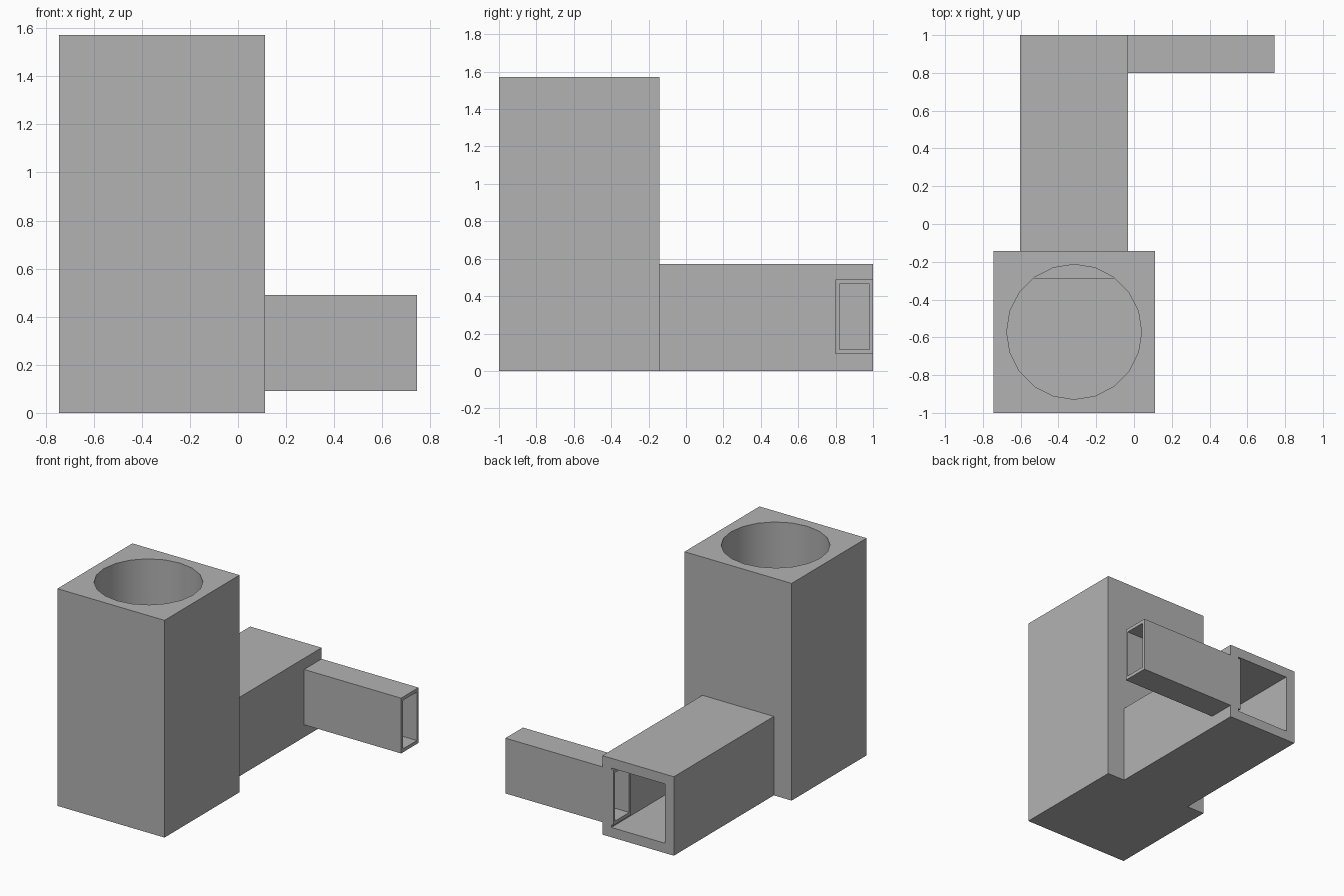
import bpy
import bmesh
import math
from mathutils import Vector

default = bpy.data.objects.get("Cube")
if default:
    bpy.data.objects.remove(default, do_unlink=True)

grey = bpy.data.materials.new("plain grey")
grey.use_nodes = True
colour = (0.448, 0.448, 0.448, 1)
grey.diffuse_color = colour
grey.node_tree.nodes["Principled BSDF"].inputs["Base Color"].default_value = colour


def make_object(name, bm):
    mesh = bpy.data.meshes.new(name)
    bm.to_mesh(mesh)
    bm.free()
    mesh.materials.append(grey)
    obj = bpy.data.objects.new(name, mesh)
    bpy.context.collection.objects.link(obj)
    return obj


def box(name, low, high):
    low, high = Vector(low), Vector(high)
    bm = bmesh.new()
    bmesh.ops.create_cube(bm, size=1)
    bmesh.ops.scale(bm, vec=high - low, verts=bm.verts)
    bmesh.ops.translate(bm, vec=(low + high) / 2, verts=bm.verts)
    return make_object(name, bm)


def cylinder(name, centre, radius, bottom, top, sides):
    bm = bmesh.new()
    bmesh.ops.create_cone(bm, cap_ends=True, segments=sides, radius1=radius,
                          radius2=radius, depth=top - bottom)
    bmesh.ops.translate(bm, vec=(*centre, (top + bottom) / 2), verts=bm.verts)
    return make_object(name, bm)


def combine(target, tool, operation):
    """Apply a boolean and remove the tool."""
    bpy.context.view_layer.objects.active = target
    mod = target.modifiers.new("boolean", "BOOLEAN")
    mod.operation = operation
    mod.solver = "EXACT"
    mod.object = tool
    bpy.ops.object.modifier_apply(modifier=mod.name)
    bpy.data.objects.remove(tool, do_unlink=True)


def duct_cutter():
    return box("duct_cutter", (-0.531, -0.286, 0.071), (-0.103, 1.1, 0.5))


def outlet_cutter():
    return box("outlet_cutter", (-0.2, 0.82, 0.115), (0.9, 0.98, 0.465))


# Tall square tower with a round well, opening into the duct near its foot
tower = box("tower", (-0.745, -1, 0), (0.112, -0.143, 1.571))
combine(tower, cylinder("well_cutter", (-0.317, -0.571), 0.357, 0.143, 1.7, 20), "DIFFERENCE")
combine(tower, duct_cutter(), "DIFFERENCE")

# Square duct running back from the tower, with a narrow side outlet
duct = box("duct", (-0.603, -0.143, 0), (-0.031, 1, 0.571))
combine(duct, duct_cutter(), "DIFFERENCE")
outlet = box("outlet", (-0.12, 0.8, 0.09), (0.745, 1, 0.49))
combine(duct, outlet, "UNION")
combine(duct, outlet_cutter(), "DIFFERENCE")

# Smooth well wall, sharp box edges
bpy.ops.object.select_all(action="DESELECT")
for obj in (tower, duct):
    obj.select_set(True)
bpy.context.view_layer.objects.active = tower
bpy.ops.object.shade_smooth_by_angle(angle=math.radians(30))
